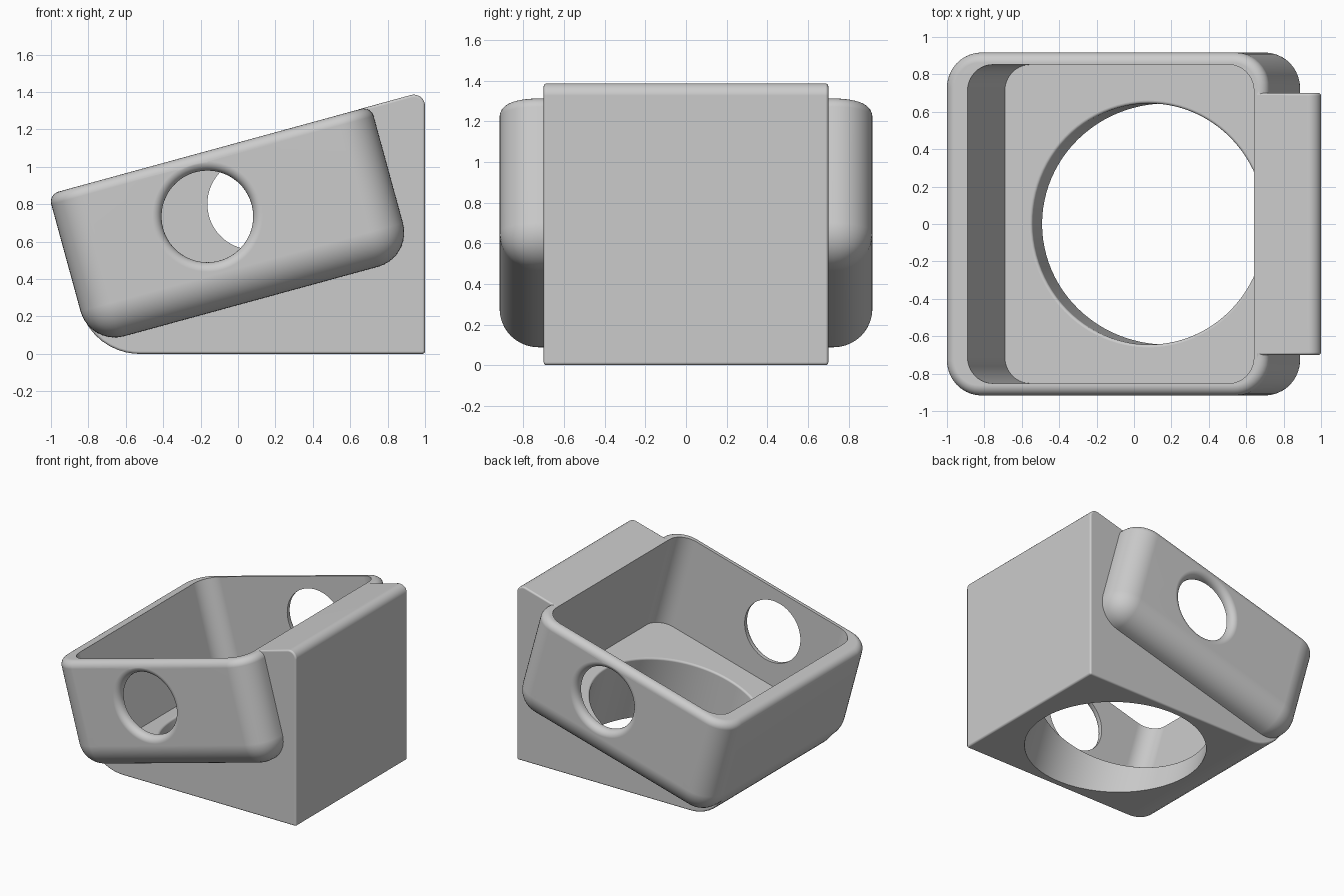
import bpy, bmesh, math
from mathutils import Matrix, Vector

if "Cube" in bpy.data.objects:
    bpy.data.objects.remove(bpy.data.objects["Cube"])

TILT = math.radians(15.3)
FRAME = Matrix.Rotation(-TILT, 4, 'Y')      # tilted frame of the tray
LEFT, RIGHT, HALF_Y = -0.752, 1.035, 0.917  # tray limits in the tilted frame
BOTTOM, TOP, FLOOR = 0.252, 1.09, 0.332

grey = bpy.data.materials.new("light_grey")
grey.diffuse_color = (0.6, 0.6, 0.6, 1)
grey.use_nodes = True
grey.node_tree.nodes["Principled BSDF"].inputs["Base Color"].default_value = grey.diffuse_color


def finish(name, bm, matrix=None):
    if matrix:
        bm.transform(matrix)
    bmesh.ops.recalc_face_normals(bm, faces=bm.faces)
    mesh = bpy.data.meshes.new(name)
    bm.to_mesh(mesh)
    bm.free()
    mesh.materials.append(grey)
    ob = bpy.data.objects.new(name, mesh)
    bpy.context.collection.objects.link(ob)
    return ob


def block(x0, x1, y0, y1, z0, z1):
    bm = bmesh.new()
    bmesh.ops.create_cube(bm, size=1)
    bm.transform(Matrix.Translation(((x0 + x1) / 2, (y0 + y1) / 2, (z0 + z1) / 2))
                 @ Matrix.Diagonal((x1 - x0, y1 - y0, z1 - z0, 1)))
    return bm


def bevel(bm, edges, width, segments):
    bmesh.ops.bevel(bm, geom=edges, offset=width, offset_type='OFFSET', segments=segments,
                    profile=0.5, affect='EDGES', clamp_overlap=True)


def is_upright(e):
    return abs(e.verts[0].co.z - e.verts[1].co.z) > 0.3


def lathe(name, profile, matrix, n=72):
    """Closed solid of revolution from (radius, height) points."""
    bm = bmesh.new()
    rings = [[bm.verts.new((r * math.cos(2 * math.pi * i / n), r * math.sin(2 * math.pi * i / n), h))
              for i in range(n)] for r, h in profile]
    for a, b in zip(rings, rings[1:]):
        for i in range(n):
            j = (i + 1) % n
            bm.faces.new((a[i], a[j], b[j], b[i]))
    bm.faces.new(rings[0][::-1])
    bm.faces.new(rings[-1])
    return finish(name, bm, matrix)


def flared(r, flare, start, mouth, end):
    """Straight bore that opens with a rounded lip at the mouth."""
    pts = [(r, start)]
    for i in range(7):
        a = math.pi / 2 * i / 6
        pts.append((r + flare * (1 - math.cos(a)), mouth - flare * (1 - math.sin(a))))
    return pts + [(r + flare, end)]


def rounded(points, n=10):
    """Polygon of (x, z, radius) with arcs at the corners."""
    out = []
    for i, (x, z, r) in enumerate(points):
        p = Vector((x, z))
        if r == 0:
            out.append(p)
            continue
        a = (Vector(points[i - 1][:2]) - p).normalized()
        b = (Vector(points[(i + 1) % len(points)][:2]) - p).normalized()
        half = a.angle(b) / 2
        c = p + (a + b).normalized() * r / math.sin(half)
        s, t = p + a * r / math.tan(half) - c, p + b * r / math.tan(half) - c
        for k in range(n + 1):
            out.append(c + s.lerp(t, k / n).normalized() * r)
    return out


def combine(target, other, operation):
    m = target.modifiers.new(operation, 'BOOLEAN')
    m.operation, m.solver, m.object = operation, 'EXACT', other
    bpy.context.view_layer.objects.active = target
    bpy.ops.object.modifier_apply(modifier=m.name)
    bpy.data.objects.remove(other)


# Tray body: round sides and underside, softer top rim
bm = block(LEFT, RIGHT, -HALF_Y, HALF_Y, BOTTOM, TOP)
bevel(bm, [e for e in bm.edges if is_upright(e) or all(v.co.z < 0.5 for v in e.verts)], 0.19, 10)
bevel(bm, [e for e in bm.edges if all(v.co.z > TOP - 1e-4 for v in e.verts)], 0.055, 6)
holder = finish("tilted_holder", bm, FRAME)

# Wedge stand: level base, upright back, sloped top shoulder
def tilt(u, n, r=0):
    p = FRAME @ Vector((u, 0, n))
    return (p.x, p.z, r)

top_n = TOP + 0.001
corner_z = (top_n + math.sin(TILT)) / math.cos(TILT)
foot_x = (LEFT + 0.002) / math.cos(TILT)
outline = rounded([(1, 0, 0.015), (1, corner_z, 0.06), tilt(0.85, top_n), tilt(0.85, 0.295),
                   tilt(-0.66, 0.295), tilt(-0.66, 0.5), tilt(LEFT + 0.002, 0.5), (foot_x, 0, 0.33)])
bm = bmesh.new()
face = bm.faces.new([bm.verts.new((p.x, -0.7, p.y)) for p in outline])
ext = bmesh.ops.extrude_face_region(bm, geom=[face])
bmesh.ops.translate(bm, verts=[g for g in ext['geom'] if isinstance(g, bmesh.types.BMVert)], vec=(0, 1.4, 0))
bmesh.ops.recalc_face_normals(bm, faces=bm.faces)
# Side edges of the wedge; the width stays below the smallest corner radius
bevel(bm, [e for e in bm.edges if abs(e.verts[0].co.y - e.verts[1].co.y) < 0.1], 0.014, 4)
combine(holder, finish("wedge_stand", bm), 'UNION')

# Tray cavity
bm = block(LEFT + 0.127, RIGHT - 0.072, -0.852, 0.852, FLOOR, 2)
bevel(bm, [e for e in bm.edges if is_upright(e)], 0.14, 10)
combine(holder, finish("cavity_cutter", bm, FRAME), 'DIFFERENCE')

# Large opening through the floor and base
combine(holder, lathe("floor_hole_cutter", flared(0.645, 0.015, -1, FLOOR, 0.6),
                      FRAME @ Matrix.Translation((0.171, 0, 0)), 96), 'DIFFERENCE')

# Side openings, staggered front and back
for side, u in ((1, 0.036), (-1, 0.29)):
    m = FRAME @ Matrix.Translation((u, 0, 0.752)) @ Matrix.Rotation(side * math.pi / 2, 4, 'X')
    combine(holder, lathe("side_hole_cutter", flared(0.245, 0.05, 0.6, HALF_Y, 1.1), m), 'DIFFERENCE')

# Smooth the rounded edges, keep sharp ones
bpy.ops.object.select_all(action='DESELECT')
holder.select_set(True)
bpy.context.view_layer.objects.active = holder
bpy.ops.object.shade_smooth_by_angle(angle=math.radians(30))
wn = holder.modifiers.new("even_shading", 'WEIGHTED_NORMAL')
wn.keep_sharp = True
